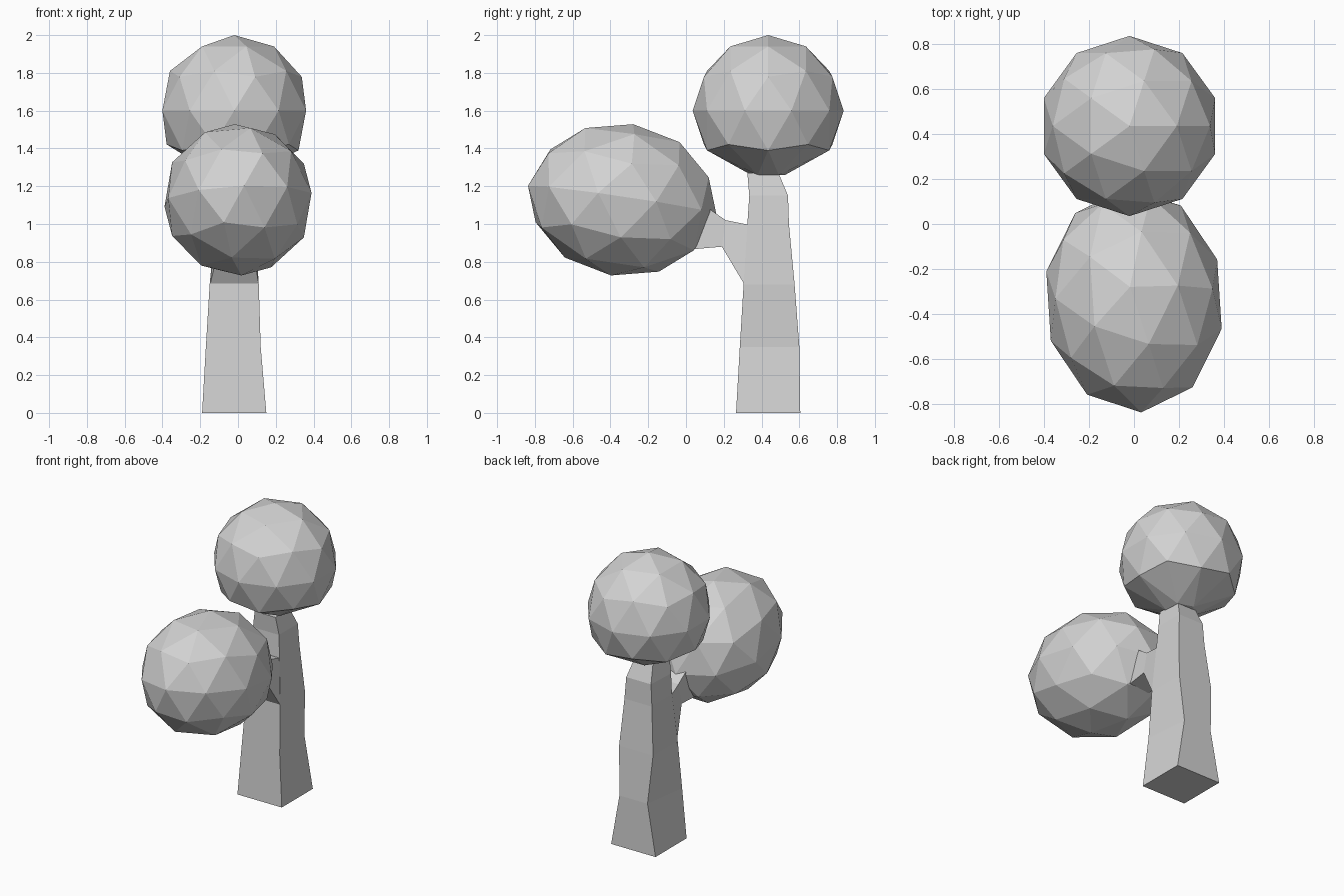
import bpy, bmesh, math
from mathutils import Matrix, Euler

cube = bpy.data.objects.get("Cube")
if cube:
    bpy.data.objects.remove(cube, do_unlink=True)

GREY = (0.65, 0.65, 0.65, 1.0)
mat = bpy.data.materials.new("light_grey")
mat.use_nodes = True
mat.diffuse_color = GREY
bsdf = next(n for n in mat.node_tree.nodes if n.type == 'BSDF_PRINCIPLED')
bsdf.inputs["Base Color"].default_value = GREY
bsdf.inputs["Roughness"].default_value = 0.8


def add_object(name, bm):
    """Turn a bmesh into a flat-shaded object."""
    bmesh.ops.recalc_face_normals(bm, faces=bm.faces[:])
    mesh = bpy.data.meshes.new(name)
    bm.to_mesh(mesh)
    bm.free()
    mesh.materials.append(mat)
    obj = bpy.data.objects.new(name, mesh)
    bpy.context.scene.collection.objects.link(obj)
    return obj


def loft(name, rings):
    """Skin a closed tube through four-cornered rings."""
    bm = bmesh.new()
    loops = [[bm.verts.new(p) for p in ring] for ring in rings]
    for a, b in zip(loops, loops[1:]):
        for i in range(4):
            j = (i + 1) % 4
            bm.faces.new((a[i], a[j], b[j], b[i]))
    bm.faces.new(loops[0])
    bm.faces.new(loops[-1])
    return add_object(name, bm)


def foliage(name, centre, radii, angles=(0, 0, 0)):
    """Faceted leaf ball as a scaled, tilted icosphere."""
    bm = bmesh.new()
    bmesh.ops.create_icosphere(bm, subdivisions=2, radius=1.0)
    rot = Euler([math.radians(a) for a in angles]).to_matrix().to_4x4()
    scale = Matrix.Diagonal((*radii, 1.0))
    bm.transform(Matrix.Translation(centre) @ rot @ scale)
    return bm


# Trunk: square, tapering, slightly bent.
# Each level: z, front y, back y, front x pair, back x pair
levels = [
    (0.00, 0.265, 0.605, (-0.19, 0.15), (-0.19, 0.15)),
    (0.35, 0.285, 0.600, (-0.17, 0.12), (-0.125, 0.09)),
    (0.68, 0.305, 0.575, (-0.15, 0.11), (-0.15, 0.11)),
    (1.00, 0.325, 0.545, (-0.12, 0.09), (-0.12, 0.09)),
    (1.15, 0.335, 0.540, (-0.12, 0.08), (-0.11, 0.08)),
    (1.27, 0.325, 0.490, (-0.10, 0.06), (-0.09, 0.05)),
]
loft("trunk", [
    [(f[0], y0, z), (f[1], y0, z), (b[1], y1, z), (b[0], y1, z)]
    for z, y0, y1, f, b in levels])

# Branch: wide at the trunk, narrowing into the lower leaf ball.
# Each section: bottom (y, z), top (y, z), bottom x pair, top x pair
sections = [
    ((0.315, 0.67), (0.335, 0.995), (-0.15, 0.11), (-0.12, 0.09)),
    ((0.19, 0.88), (0.21, 1.02), (-0.10, 0.08), (-0.09, 0.07)),
    ((0.02, 0.865), (0.08, 1.11), (-0.09, 0.07), (-0.09, 0.07)),
]
loft("branch", [
    [(b[0], *lo), (b[1], *lo), (t[1], *hi), (t[0], *hi)]
    for lo, hi, b, t in sections])

# Upper leaf ball: underside gathered in to a flat patch on the trunk
top_centre = (-0.02, 0.435, 1.60)
bm = foliage("upper_foliage", top_centre, (0.40, 0.40, 0.40))
for v in bm.verts:
    if v.co.z < 1.30:
        for axis in (0, 1):
            v.co[axis] = top_centre[axis] + (v.co[axis] - top_centre[axis]) * 0.45
        v.co.z = 1.26
add_object("upper_foliage", bm)

# Lower leaf ball: stretched front to back and tilted
bm = foliage("lower_foliage", (0.0, -0.338, 1.128), (0.40, 0.505, 0.405), (-8.5, -2, 4))
add_object("lower_foliage", bm)
